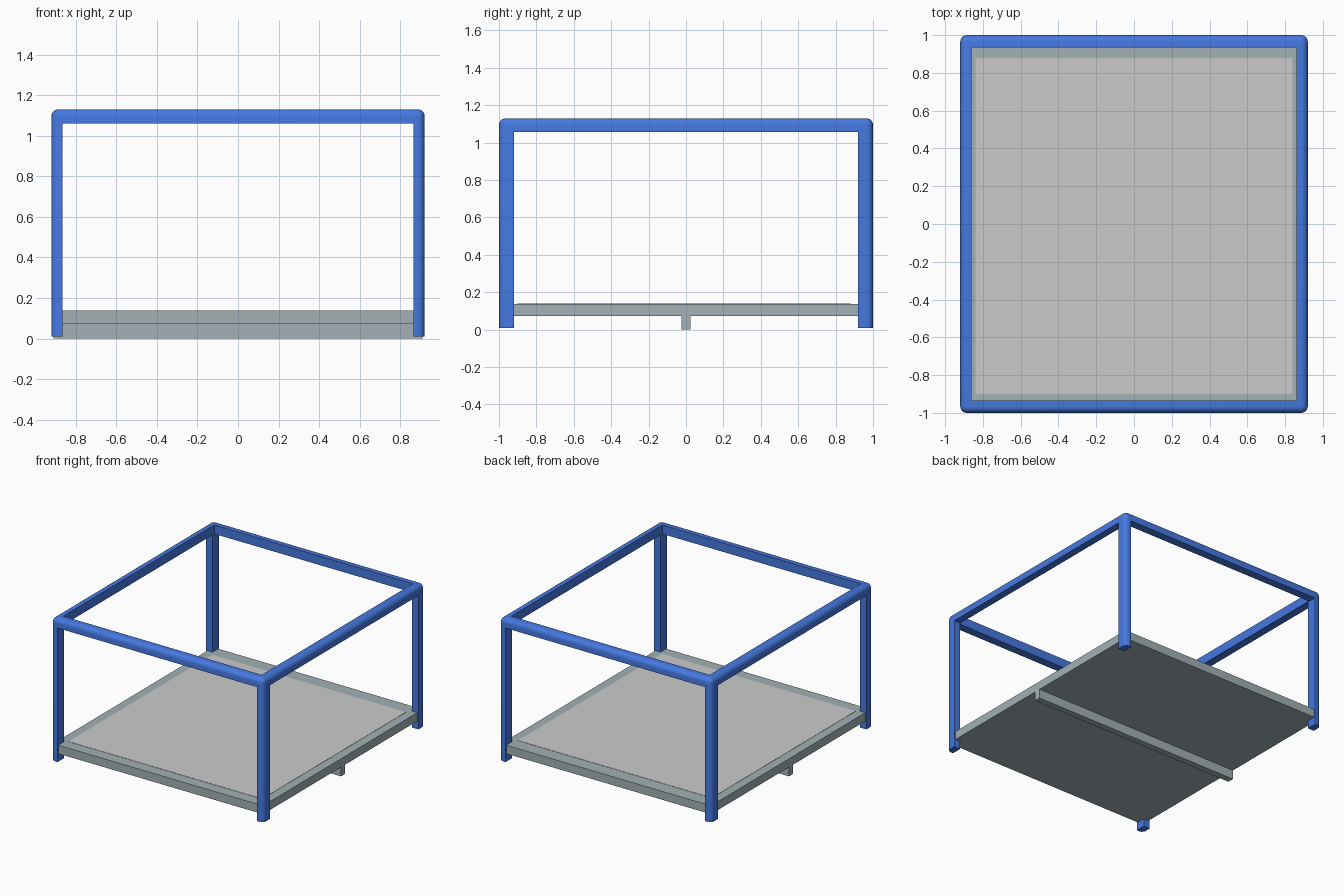
import bpy, bmesh, math

if "Cube" in bpy.data.objects:
    bpy.data.objects.remove(bpy.data.objects["Cube"])


def box(name, x, y, z, mat=None):
    """Axis-aligned box from (min, max) ranges."""
    me = bpy.data.meshes.new(name)
    bm = bmesh.new()
    bmesh.ops.create_cube(bm, size=1)
    for v in bm.verts:
        v.co = [r[0] if c < 0 else r[1] for c, r in zip(v.co, (x, y, z))]
    bm.to_mesh(me)
    bm.free()
    ob = bpy.data.objects.new(name, me)
    bpy.context.collection.objects.link(ob)
    if mat:
        me.materials.append(mat)
    return ob


def colour(name, rgb):
    m = bpy.data.materials.new(name)
    m.diffuse_color = (*rgb, 1)
    m.use_nodes = True
    m.node_tree.nodes["Principled BSDF"].inputs["Base Color"].default_value = m.diffuse_color
    return m


def sym(v):
    return (-v, v)


blue = colour("blue_paint", (0.06, 0.19, 0.75))
steel = colour("pale_steel", (0.36, 0.44, 0.46))

# Post and rail frame: block with rounded outer edges, hollowed on three axes
frame = box("post_and_rail_frame", sym(0.92), sym(1.0), (0.01, 1.13), blue)
bm = bmesh.new()
bm.from_mesh(frame.data)
edges = [e for e in bm.edges if max(v.co.z for v in e.verts) > 0.5]
bmesh.ops.bevel(bm, geom=edges, offset=0.035, offset_type='OFFSET',
                segments=6, profile=0.5, affect='EDGES')
bm.to_mesh(frame.data)
bm.free()

bpy.context.view_layer.objects.active = frame
openings = [
    (sym(0.86), sym(0.935), (-0.5, 2)),    # open roof
    (sym(2), sym(0.92), (-0.4, 1.058)),    # side openings
    (sym(0.865), sym(2), (-0.3, 1.06)),    # front and back openings
]
for dims in openings:
    cutter = box("opening_cutter", *dims)
    cutter.hide_render = True
    mod = frame.modifiers.new("opening", 'BOOLEAN')
    mod.operation = 'DIFFERENCE'
    mod.solver = 'EXACT'
    mod.object = cutter
    bpy.ops.object.modifier_apply(modifier=mod.name)
    bpy.data.objects.remove(cutter)

frame.select_set(True)
bpy.ops.object.shade_smooth_by_angle(angle=math.radians(30))

# Floor deck, top panel and the skid beneath
box("floor_deck", sym(0.91), sym(0.99), (0.072, 0.138), steel)
box("floor_panel", sym(0.84), (-0.90, 0.88), (0.10, 0.14))
box("centre_skid", sym(0.91), sym(0.025), (0, 0.075), steel)
